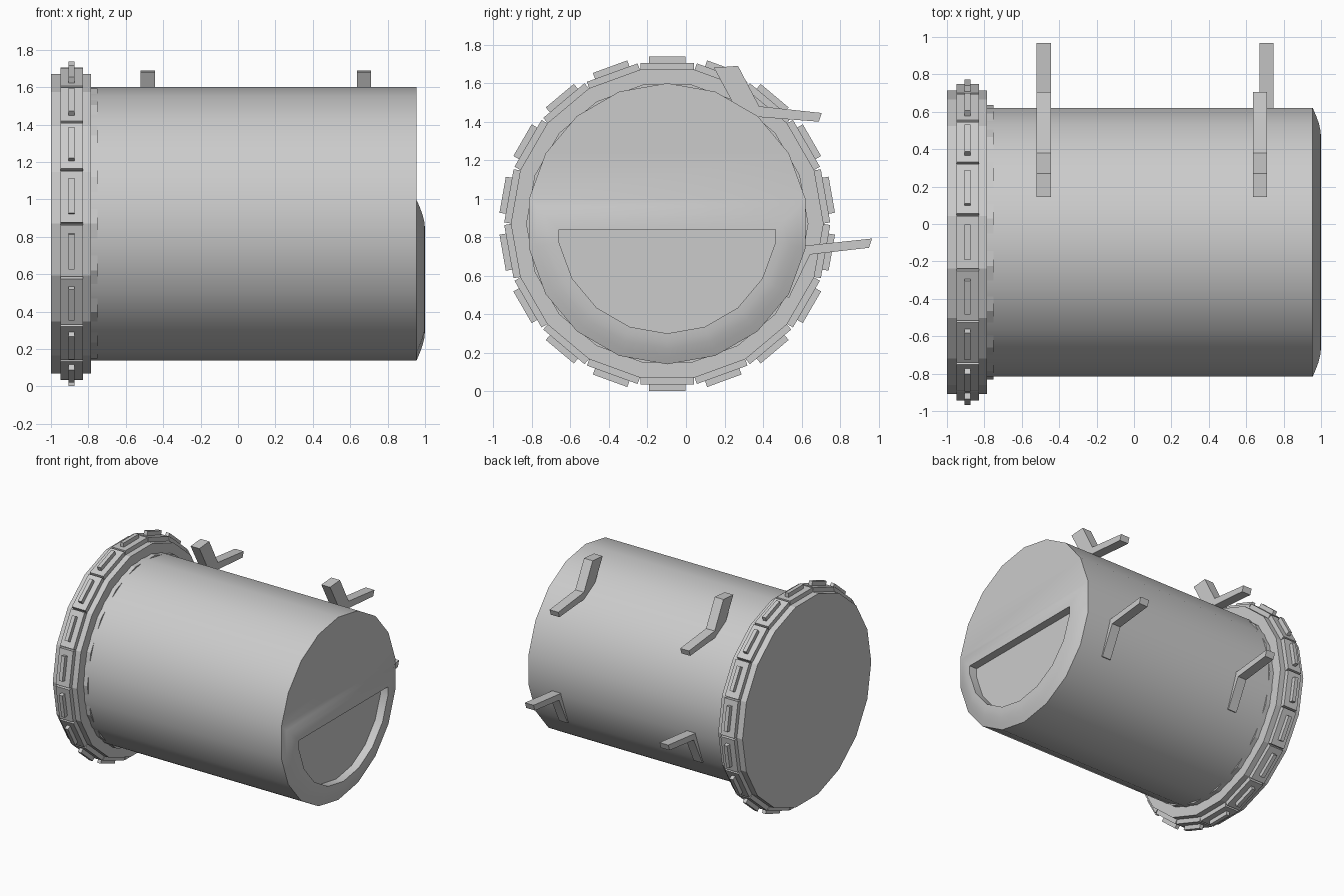
import bpy, bmesh
from math import sin, cos, radians, pi
from mathutils import Matrix

if "Cube" in bpy.data.objects:
    bpy.data.objects.remove(bpy.data.objects["Cube"])

CY, CZ, N = -0.0975, 0.87, 18      # drum axis position and side count


def finish(bm, name, smooth=None):
    bmesh.ops.recalc_face_normals(bm, faces=bm.faces)
    me = bpy.data.meshes.new(name)
    bm.to_mesh(me)
    bm.free()
    ob = bpy.data.objects.new(name, me)
    bpy.context.collection.objects.link(ob)
    if smooth:
        bpy.ops.object.select_all(action='DESELECT')
        ob.select_set(True)
        bpy.context.view_layer.objects.active = ob
        bpy.ops.object.shade_smooth_by_angle(angle=radians(smooth))
    return ob


def polar(x, r, deg):
    """Point on a ring around the drum axis, angle measured from the bottom."""
    a = radians(deg)
    return (x, CY + r * sin(a), CZ - r * cos(a))


def disc(name, x0, x1, r, offset):
    bm = bmesh.new()
    rings = [[bm.verts.new(polar(x, r, offset + 360 * i / N)) for i in range(N)] for x in (x0, x1)]
    for i in range(N):
        j = (i + 1) % N
        bm.faces.new((rings[0][i], rings[0][j], rings[1][j], rings[1][i]))
    for ring in rings:
        bm.faces.new(ring)
    return finish(bm, name)


def extruded(name, pts, x0, x1):
    bm = bmesh.new()
    a, b = [[bm.verts.new((x, y, z)) for y, z in pts] for x in (x0, x1)]
    for i in range(len(pts)):
        j = (i + 1) % len(pts)
        bm.faces.new((a[i], a[j], b[j], b[i]))
    bm.faces.new(a)
    bm.faces.new(b)
    return finish(bm, name)


# drum body, with a raised D-shaped rim and recess in its end
bm = bmesh.new()
back = [bm.verts.new(polar(-0.8, 0.73, -100 + 20 * i)) for i in range(N)]
front = [bm.verts.new(polar(0.955, 0.73, -100 + 20 * i)) for i in range(N)]
for i in range(N):
    j = (i + 1) % N
    bm.faces.new((back[i], back[j], front[j], front[i]))
bm.faces.new(back)
bm.faces.new(front[10:] + front[:1])          # flat upper part of the end
inner = [polar(0, 0.57, -100 + 20 * i) for i in range(11)]
for k in (0, 10):
    inner[k] = (0, inner[k][1], 0.84)


def rim_loop(t, x):
    return [bm.verts.new((x, v.co.y + (p[1] - v.co.y) * t, v.co.z + (p[2] - v.co.z) * t))
            for v, p in zip(front[:11], inner)]


loops = [front[:11]]
for t in (0.25, 0.5, 0.75, 1.0):
    loops.append(rim_loop(t, 0.955 + 0.045 * sin(t * pi / 2)))
loops.append(rim_loop(1.0, 0.935))
for a, b in zip(loops, loops[1:]):
    for i in range(11):
        j = (i + 1) % 11
        bm.faces.new((a[i], a[j], b[j], b[i]))
bm.faces.new(loops[-1])                        # recess floor
finish(bm, "drum_body", 35)

# end flange and its collar
disc("end_flange", -1.0, -0.785, 0.80 / cos(pi / N), 10)
disc("flange_collar", -0.80, -0.75, 0.733, 10)

# clamp blocks around the flange, each with a thin raised rib
bm = bmesh.new()
for i in range(N):
    spin = Matrix.Translation((-0.89, CY, CZ)) @ Matrix.Rotation(2 * pi * i / N, 4, 'X')
    for size, top in (((0.12, 0.28, 0.05), 0.835), ((0.03, 0.19, 0.05), 0.868)):
        m = spin @ Matrix.Translation((0, 0, top - size[2] / 2)) @ Matrix.Diagonal((*size, 1))
        bmesh.ops.create_cube(bm, size=1, matrix=m)
finish(bm, "flange_clamps")

# bent mounting brackets on the back side
upper = [(0.145, 1.68), (0.27, 1.69), (0.38, 1.48), (0.705, 1.445),
         (0.69, 1.40), (0.37, 1.425), (0.28, 1.43)]
lower = [(0.61, 0.755), (0.967, 0.793), (0.95, 0.745), (0.645, 0.71),
         (0.535, 0.485), (0.42, 0.53), (0.52, 0.73)]
for side, xu, xl in (("left", -0.52, -0.52), ("right", 0.635, 0.67)):
    extruded("upper_bracket_" + side, upper, xu, xu + 0.077)
    extruded("lower_bracket_" + side, lower, xl, xl + 0.077)
